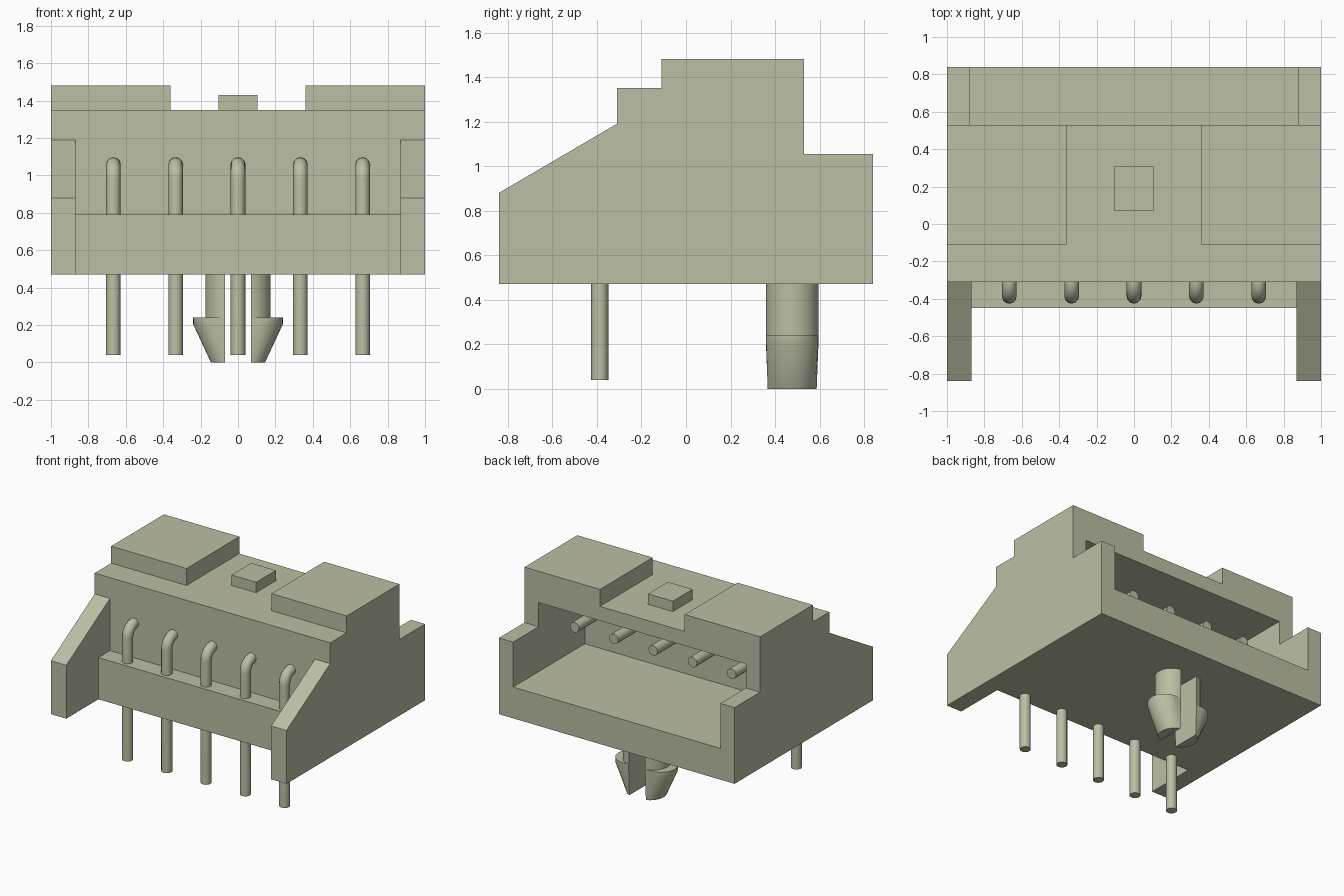
import bpy, bmesh
from math import sin, cos, acos, pi, radians

cube = bpy.data.objects.get("Cube")
if cube:
    bpy.data.objects.remove(cube, do_unlink=True)

# Single plastic colour
mat = bpy.data.materials.new("pale olive grey")
mat.use_nodes = True
COLOR = (0.50, 0.52, 0.37, 1)
mat.diffuse_color = COLOR
mat.node_tree.nodes["Principled BSDF"].inputs["Base Color"].default_value = COLOR


def loft(name, rings):
    """Closed solid through matching rings of points."""
    bm = bmesh.new()
    loops = [[bm.verts.new(p) for p in ring] for ring in rings]
    n = len(loops[0])
    for a, b in zip(loops, loops[1:]):
        for i in range(n):
            j = (i + 1) % n
            bm.faces.new((a[i], a[j], b[j], b[i]))
    bm.faces.new(loops[0][::-1])
    bm.faces.new(loops[-1])
    bmesh.ops.remove_doubles(bm, verts=bm.verts, dist=1e-4)
    bmesh.ops.recalc_face_normals(bm, faces=bm.faces)
    mesh = bpy.data.meshes.new(name)
    bm.to_mesh(mesh)
    bm.free()
    mesh.materials.append(mat)
    obj = bpy.data.objects.new(name, mesh)
    bpy.context.collection.objects.link(obj)
    return obj


def prism(name, profile, half_width):
    """Extrude a side profile (y, z) symmetrically along x."""
    return loft(name, [[(x, y, z) for y, z in profile]
                       for x in (-half_width, half_width)])


def box(y0, y1, z0, z1):
    return [(y0, z0), (y1, z0), (y1, z1), (y0, z1)]


def activate(obj):
    bpy.ops.object.select_all(action='DESELECT')
    obj.select_set(True)
    bpy.context.view_layer.objects.active = obj


def carve(obj, profile, half_width):
    cutter = prism("cutter", profile, half_width)
    cutter.hide_render = True
    mod = obj.modifiers.new("carve", 'BOOLEAN')
    mod.operation = 'DIFFERENCE'
    mod.solver = 'EXACT'
    mod.object = cutter
    activate(obj)
    bpy.ops.object.modifier_apply(modifier=mod.name)
    bpy.data.objects.remove(cutter, do_unlink=True)


def smooth(obj):
    activate(obj)
    bpy.ops.object.shade_smooth_by_angle(angle=radians(35))


# Housing: stepped side profile with front bay, rear socket and top notch
housing = prism("housing", [
    (-0.84, 0.47), (0.84, 0.47), (0.84, 1.055), (0.53, 1.055), (0.53, 1.48),
    (-0.11, 1.48), (-0.11, 1.35), (-0.31, 1.35), (-0.31, 1.19), (-0.84, 0.88)], 1)
carve(housing, [(-1, 0.3), (-0.45, 0.3), (-0.45, 0.79), (-0.31, 0.79),
                (-0.31, 1.3), (-1, 1.3)], 0.87)
carve(housing, box(-0.03, 1, 0.71, 1.24), 0.88)
carve(housing, box(-0.2, 0.7, 1.35, 1.6), 0.36)

# Small raised key on the top
prism("top_key", box(0.07, 0.31, 1.345, 1.43), 0.105)

# Bent contact pins
BEND, PIN_Y, PIN_Z = 0.08, -0.387, 1.057
path = [(PIN_Y, 0.04)]
for i in range(9):
    a = pi / 2 * i / 8
    path.append((PIN_Y + BEND * (1 - cos(a)), PIN_Z - BEND * (1 - sin(a))))
path.append((0.40, PIN_Z))
for k in range(5):
    curve = bpy.data.curves.new("pin_path", 'CURVE')
    curve.dimensions = '3D'
    curve.bevel_depth = 0.039
    curve.bevel_resolution = 4
    curve.use_fill_caps = True
    spline = curve.splines.new('POLY')
    spline.points.add(len(path) - 1)
    for point, (y, z) in zip(spline.points, path):
        point.co = ((k - 2) / 3, y, z, 1)
    curve.materials.append(mat)
    pin = bpy.data.objects.new(f"pin_{k + 1}", curve)
    bpy.context.collection.objects.link(pin)
    activate(pin)
    bpy.ops.object.convert(target='MESH')
    smooth(pin)


# Split snap peg: two rounded legs with tapered hooks
PEG_Y, PEG_R, SLOT = 0.477, 0.118, 0.07


def leg_ring(side, outer, z):
    c = outer - PEG_R
    a = acos(max(0, (SLOT - c) / PEG_R))
    pts = [(SLOT, -PEG_R * sin(a))]
    for i in range(17):
        t = a * (i / 8 - 1)
        pts.append((c + PEG_R * cos(t), PEG_R * sin(t)))
    pts.append((SLOT, PEG_R * sin(a)))
    return [(side * x, PEG_Y + y, z) for x, y in pts]


for side, label in ((1, "left"), (-1, "right")):
    levels = [(0.145, 0), (0.24, 0.205), (0.24, 0.24), (0.175, 0.24), (0.175, 0.48)]
    smooth(loft(f"snap_leg_{label}", [leg_ring(side, o, z) for o, z in levels]))
